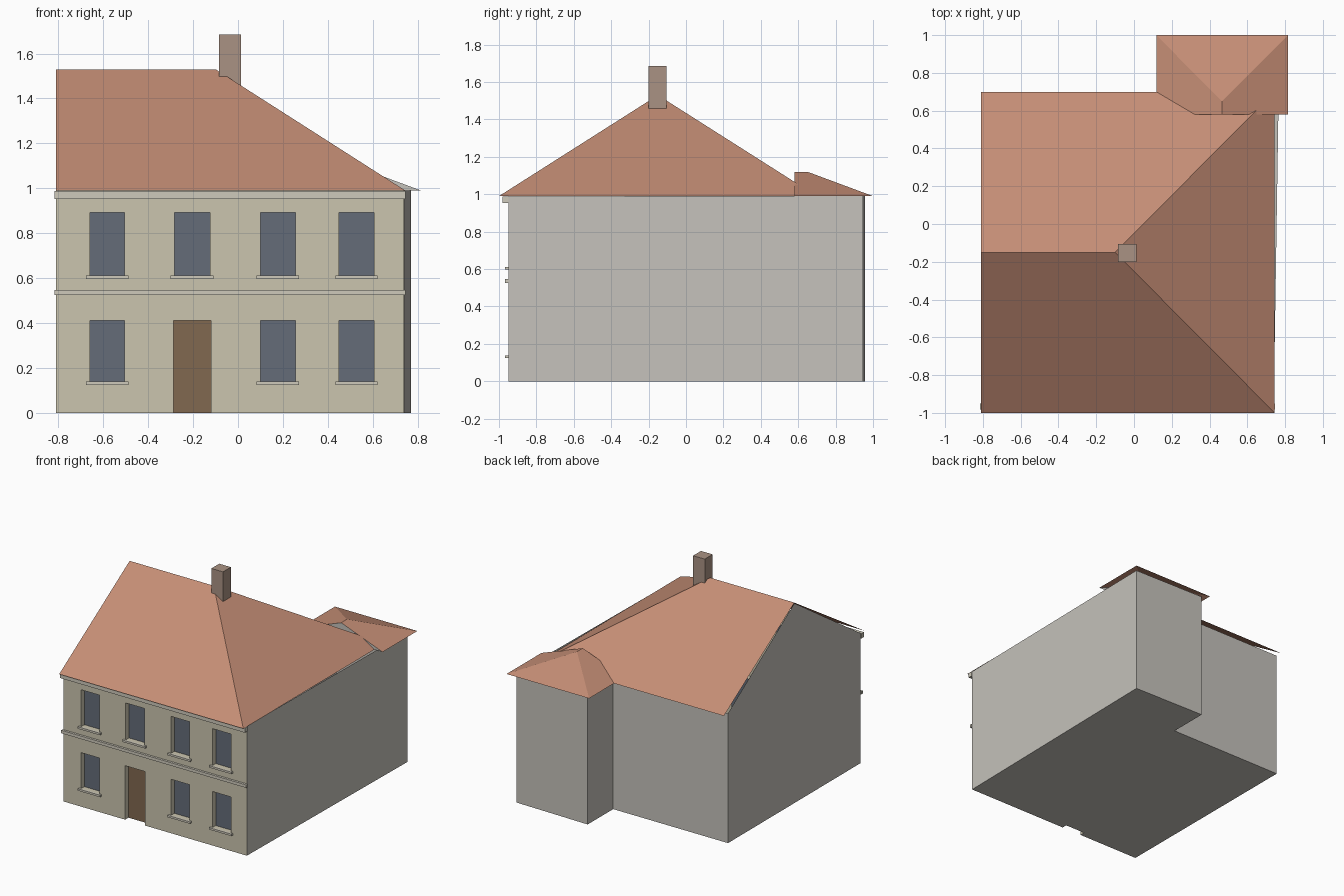
import bpy, bmesh

if "Cube" in bpy.data.objects:
    bpy.data.objects.remove(bpy.data.objects["Cube"])

def material(name, r, g, b):
    m = bpy.data.materials.new(name)
    m.diffuse_color = (r, g, b, 1)
    m.use_nodes = True
    m.node_tree.nodes["Principled BSDF"].inputs["Base Color"].default_value = m.diffuse_color
    return m

CREAM = material("cream_render", 0.60, 0.56, 0.43)
STONE = material("pale_stone", 0.62, 0.59, 0.50)
SIDE = material("side_wall", 0.56, 0.54, 0.50)
TILE = material("roof_tile", 0.56, 0.27, 0.18)
GLASS = material("window_glass", 0.13, 0.15, 0.19)
WOOD = material("door_wood", 0.22, 0.14, 0.08)
BRICK = material("chimney_brick", 0.40, 0.29, 0.23)

def mesh_object(name, polygons, mat):
    """Flat-faced object from a list of polygons, in the given winding."""
    bm = bmesh.new()
    for poly in polygons:
        bm.faces.new([bm.verts.new(p) for p in poly])
    bmesh.ops.remove_doubles(bm, verts=bm.verts, dist=0.0005)
    me = bpy.data.meshes.new(name)
    bm.to_mesh(me)
    bm.free()
    me.materials.append(mat)
    ob = bpy.data.objects.new(name, me)
    bpy.context.collection.objects.link(ob)
    return ob

def box(name, lo, hi, mat):
    bpy.ops.mesh.primitive_cube_add(size=1, location=[(a + b) / 2 for a, b in zip(lo, hi)])
    ob = bpy.context.object
    ob.name = name
    ob.scale = [b - a for a, b in zip(lo, hi)]
    ob.data.materials.append(mat)

FRONT, RECESS, EAVE = -0.95, -0.91, 0.99
LEFT, RIGHT = -0.81, 0.74

# Openings in the facade: x0, x1, z0, z1
window_x = [(-0.66, -0.505), (0.10, 0.255), (0.45, 0.605)]
upper_x = window_x + [(-0.283, -0.125)]
windows = [(a, b, 0.137, 0.412) for a, b in window_x] + [(a, b, 0.61, 0.892) for a, b in upper_x]
door = (-0.288, -0.12, 0.0, 0.412)
openings = windows + [door]

# Facade wall as a grid of cells around the openings, plus the reveals
xs = sorted({LEFT, RIGHT, *[v for o in openings for v in o[:2]]})
zs = sorted({0.0, EAVE, *[v for o in openings for v in o[2:]]})
wall = []
for x0, x1 in zip(xs, xs[1:]):
    for z0, z1 in zip(zs, zs[1:]):
        cx, cz = (x0 + x1) / 2, (z0 + z1) / 2
        if not any(o[0] < cx < o[1] and o[2] < cz < o[3] for o in openings):
            wall.append([(x0, FRONT, z0), (x1, FRONT, z0), (x1, FRONT, z1), (x0, FRONT, z1)])
for o in openings:
    x0, x1, z0, z1 = o
    ring = [(x0, z0), (x0, z1), (x1, z1), (x1, z0)]
    for i in range(3 if o is door else 4):
        (ax, az), (bx, bz) = ring[i], ring[(i + 1) % 4]
        wall.append([(ax, FRONT, az), (bx, FRONT, bz), (bx, RECESS, bz), (ax, RECESS, az)])
mesh_object("facade_wall", wall, CREAM)

# Panes and door leaf set back in the reveals, with a sill per window
def leaf(name, o, mat):
    x0, x1, z0, z1 = o
    mesh_object(name, [[(x0, RECESS, z0), (x1, RECESS, z0), (x1, RECESS, z1), (x0, RECESS, z1)]], mat)

for i, w in enumerate(windows):
    leaf(f"window_pane_{i}", w, GLASS)
    box(f"window_sill_{i}", (w[0] - 0.017, -0.967, w[2] - 0.013), (w[1] + 0.017, FRONT, w[2] + 0.002), STONE)
leaf("door", door, WOOD)

# Belt course and cornice
box("belt_course", (-0.816, -0.967, 0.525), (0.746, FRONT, 0.548), STONE)
box("cornice", (-0.816, -0.982, 0.952), (0.746, FRONT, 0.988), STONE)

# Side and back walls, following the slightly skewed L-shaped plan
plan = [(RIGHT, FRONT), (0.77, 0.945), (0.16, 0.957), (0.16, 0.65), (LEFT, 0.65), (LEFT, FRONT)]
sides = []
for (ax, ay), (bx, by) in zip(plan, plan[1:]):
    sides.append([(ax, ay, 0), (bx, by, 0), (bx, by, EAVE), (ax, ay, EAVE)])
sides.append([(LEFT, 0.65, EAVE), (LEFT, FRONT, EAVE), (LEFT, -0.15, 1.525)])
mesh_object("side_walls", sides, SIDE)
notch = [(door[0], FRONT), (door[0], RECESS), (door[1], RECESS), (door[1], FRONT)]
mesh_object("floor", [[(x, y, 0) for x, y in reversed(plan + notch)]], SIDE)

# Main roof: gable on the left, hip on the right
ridge_l, ridge_r = (LEFT, -0.15, 1.53), (-0.10, -0.15, 1.53)
fl, fr = (LEFT, -1.0, EAVE), (0.745, -1.0, EAVE)
bl, br = (LEFT, 0.70, EAVE), (0.745, 0.70, EAVE)
mesh_object("main_roof", [[fl, fr, ridge_r, ridge_l], [fr, br, ridge_r], [br, bl, ridge_l, ridge_r]], TILE)

# Rear wing roof with a hip at the back, and its small front gable
top_f, top_b = (0.465, 0.58, 1.12), (0.465, 0.65, 1.12)
wfl, wfr = (0.118, 0.58, EAVE), (0.815, 0.58, EAVE)
wbl, wbr = (0.118, 1.0, EAVE), (0.815, 1.0, EAVE)
mesh_object("wing_roof", [[wfr, wbr, top_b, top_f], [wbr, wbl, top_b], [wbl, wfl, top_f, top_b]], TILE)
mesh_object("wing_gable", [[wfl, wfr, top_f]], SIDE)

# Chimney
box("chimney", (-0.085, -0.20, 1.42), (0.013, -0.105, 1.685), BRICK)
